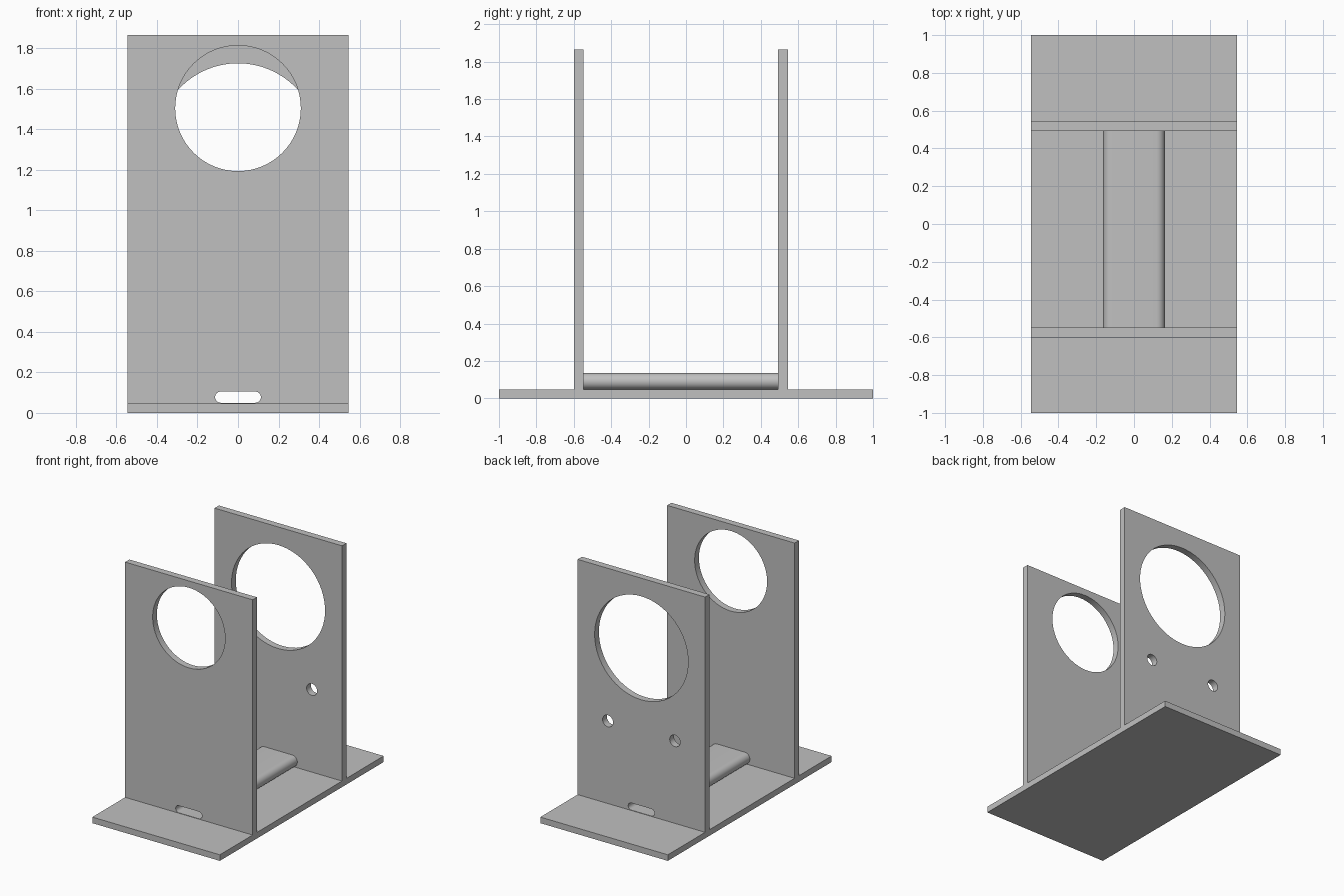
import bpy, math

cube = bpy.data.objects.get("Cube")
if cube:
    bpy.data.objects.remove(cube, do_unlink=True)

# Single grey material
grey = bpy.data.materials.new("plain_grey")
grey.use_nodes = True
colour = (0.53, 0.53, 0.53, 1)
grey.diffuse_color = colour
grey.node_tree.nodes["Principled BSDF"].inputs["Base Color"].default_value = colour

HALF_W = 0.545      # half width of base and plates
BASE_TOP = 0.047
PLATE_TOP = 1.865


def rect(x0, x1, z0, z1):
    return [(x0, z0), (x1, z0), (x1, z1), (x0, z1)]


def circle(x, z, r, n=64):
    return [(x + r * math.cos(2 * math.pi * i / n),
             z + r * math.sin(2 * math.pi * i / n)) for i in range(n)]


def stadium(half_w, z0, z1, n=16):
    """Slot outline with fully rounded ends."""
    r, zc, c = (z1 - z0) / 2, (z0 + z1) / 2, half_w - (z1 - z0) / 2
    pts = []
    for side, start in ((1, -math.pi / 2), (-1, math.pi / 2)):
        for i in range(n + 1):
            a = start + math.pi * i / n
            pts.append((side * c + r * math.cos(a), zc + r * math.sin(a)))
    return pts


def extrude_profile(name, loops, y0, y1):
    """Fill x-z outlines (first is outer, the rest are holes) from y0 to y1."""
    curve = bpy.data.curves.new(name, "CURVE")
    curve.dimensions = "2D"
    curve.fill_mode = "BOTH"
    curve.extrude = (y1 - y0) / 2
    for loop in loops:
        s = curve.splines.new("POLY")
        s.points.add(len(loop) - 1)
        for p, (x, z) in zip(s.points, loop):
            p.co = (x, z, 0, 1)
        s.use_cyclic_u = True
    curve.materials.append(grey)
    obj = bpy.data.objects.new(name, curve)
    bpy.context.collection.objects.link(obj)
    obj.location.y = (y0 + y1) / 2
    obj.rotation_euler.x = math.pi / 2
    bpy.ops.object.select_all(action="DESELECT")
    obj.select_set(True)
    bpy.context.view_layer.objects.active = obj
    bpy.ops.object.convert(target="MESH")
    obj = bpy.context.object
    # Weld caps to walls, then smooth only the round walls
    bpy.ops.object.mode_set(mode="EDIT")
    bpy.ops.mesh.select_all(action="SELECT")
    bpy.ops.mesh.remove_doubles(threshold=0.0001)
    bpy.ops.mesh.normals_make_consistent(inside=False)
    bpy.ops.object.mode_set(mode="OBJECT")
    bpy.ops.object.shade_smooth_by_angle(angle=math.radians(30))
    return obj


slot = stadium(0.113, 0.05, 0.105)
plate = rect(-HALF_W, HALF_W, BASE_TOP, PLATE_TOP)

# Flat base
extrude_profile("base", [rect(-HALF_W, HALF_W, 0, BASE_TOP)], -1, 1)

# Front plate with the smaller, higher opening
extrude_profile("front_plate", [plate, circle(0, 1.503, 0.31), slot], -0.6, -0.548)

# Back plate with the larger opening and two bolt holes
bolt_holes = [circle(s * 0.287, 0.685, 0.045, 32) for s in (-1, 1)]
extrude_profile("back_plate", [plate, circle(0, 1.325, 0.4), slot] + bolt_holes, 0.492, 0.545)

# Hollow channel joining the two slots
extrude_profile("cable_channel", [stadium(0.163, BASE_TOP, 0.135), slot], -0.548, 0.492)
